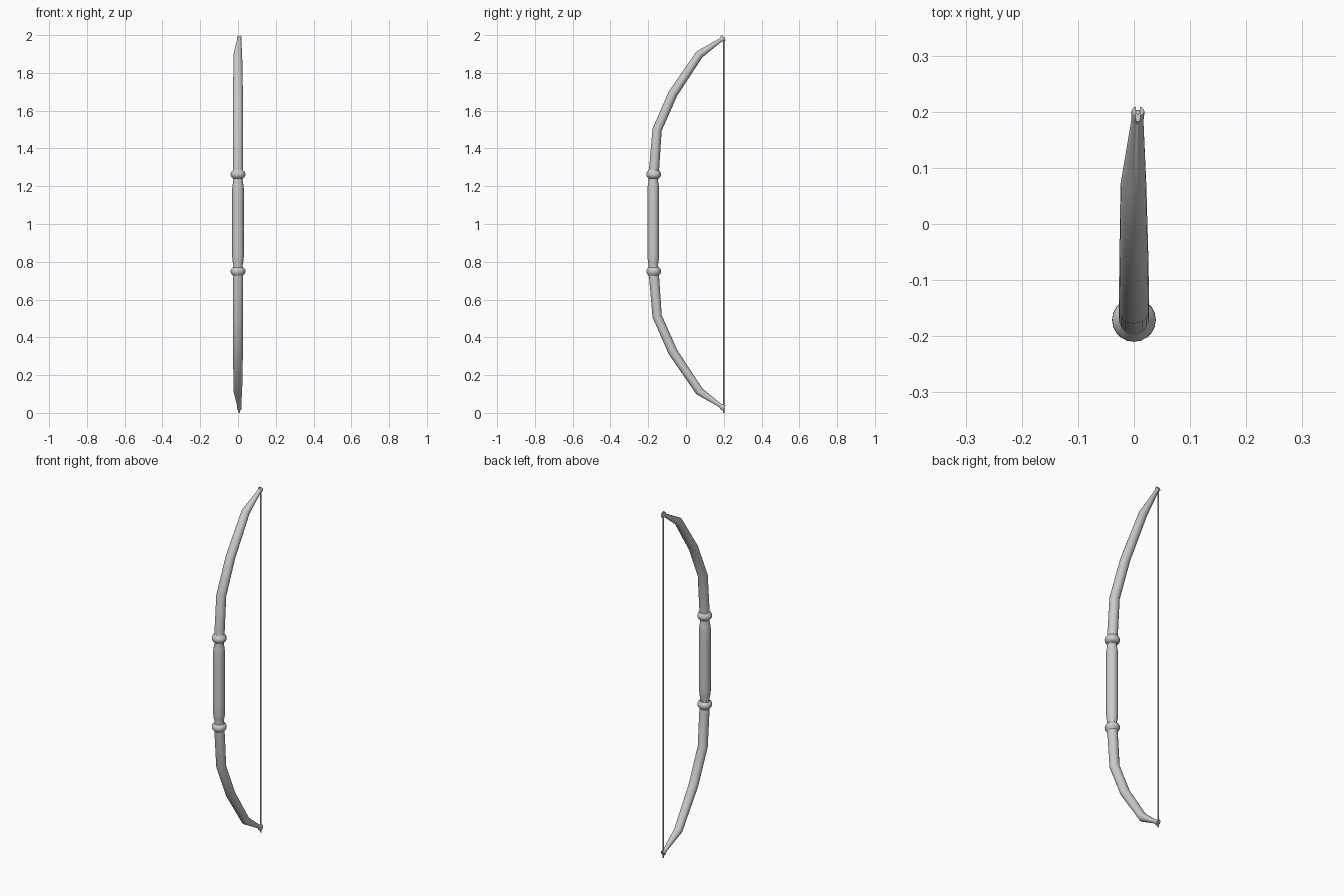
import bpy, bmesh, math
from mathutils import Vector, Matrix

if "Cube" in bpy.data.objects:
    bpy.data.objects.remove(bpy.data.objects["Cube"])

SIDES = 20
MID = 1.006          # height of the symmetry plane
GRIP_Y = -0.171


def activate(ob):
    bpy.ops.object.select_all(action='DESELECT')
    ob.select_set(True)
    bpy.context.view_layer.objects.active = ob


def loft(name, stations):
    """Skin elliptical rings; station = (centre, u axis * ru, v axis * rv)."""
    bm = bmesh.new()
    rings = []
    for c, u, v in stations:
        rings.append([bm.verts.new(c + u * math.cos(a) + v * math.sin(a))
                      for a in (2 * math.pi * i / SIDES for i in range(SIDES))])
    for r0, r1 in zip(rings, rings[1:]):
        for i in range(SIDES):
            j = (i + 1) % SIDES
            bm.faces.new((r0[i], r0[j], r1[j], r1[i]))
    bm.faces.new(rings[0])
    bm.faces.new(rings[-1])
    bmesh.ops.recalc_face_normals(bm, faces=bm.faces)
    me = bpy.data.meshes.new(name)
    bm.to_mesh(me)
    bm.free()
    ob = bpy.data.objects.new(name, me)
    bpy.context.collection.objects.link(ob)
    return ob


def smooth(ob):
    activate(ob)
    bpy.ops.object.shade_smooth_by_angle(angle=math.radians(35))


def lathe(name, x, y, profile):
    return loft(name, [(Vector((x, y, z)), Vector((r, 0, 0)), Vector((0, r, 0)))
                       for r, z in profile])


def flip(z, sign):
    return MID + sign * (z - MID)


# limb path: x, y, z, half width in x, half thickness in the bow plane
path = [(0, -0.172, 1.25, .027, .027),
        (0, -0.153, 1.500, .027, .025),
        (0, -0.069, 1.690, .026, .025),
        (-.001, 0.071, 1.898, .023, .022),
        (.006, 0.183, 1.974, .011, .010),
        (.007, 0.193, 1.981, .011, .017),
        (.007, 0.198, 1.985, .012, .018),
        (.007, 0.201, 1.987, .011, .016)]


def limb(name, sign):
    pts = [Vector((x, y, flip(z, sign))) for x, y, z, _, _ in path]
    st = []
    for i, p in enumerate(pts):
        a = (p - pts[i - 1]).normalized() if i else Vector()
        b = (pts[i + 1] - p).normalized() if i < len(pts) - 1 else Vector()
        t = (a + b).normalized()
        v = Vector((0, -t.z, t.y)).normalized()
        st.append((p, Vector((path[i][3], 0, 0)), v * path[i][4]))
    ob = loft(name, st)
    # slot across the nock for the string
    d = Vector((0, pts[-1].y - pts[-3].y, pts[-1].z - pts[-3].z)).normalized()
    bpy.ops.mesh.primitive_cube_add(size=1)
    cut = bpy.context.object
    cut.matrix_world = (Matrix.Translation(pts[-1] + d * .004)
                        @ Vector((0, 1, 0)).rotation_difference(d).to_matrix().to_4x4()
                        @ Matrix.Diagonal((.007, .028, .06, 1)))
    m = ob.modifiers.new("slot", 'BOOLEAN')
    m.operation, m.object, m.solver = 'DIFFERENCE', cut, 'EXACT'
    activate(ob)
    bpy.ops.object.modifier_apply(modifier="slot")
    bpy.data.objects.remove(cut)
    smooth(ob)


# collar: rounded ring where grip and limb meet
collar = [(.026, 1.236), (.027, 1.242), (.035, 1.249), (.0385, 1.256),
          (.039, 1.262), (.0385, 1.268), (.035, 1.276), (.028, 1.284), (.026, 1.288)]

for label, sign in (("upper", 1), ("lower", -1)):
    limb(label + "_limb", sign)
    smooth(lathe(label + "_collar", 0, GRIP_Y, [(r, flip(z, sign)) for r, z in collar]))

# grip, narrowing towards the collars
half = [(.0305, 1.12), (.0305, 1.19), (.029, 1.205), (.025, 1.228), (.025, 1.245)]
grip = [(r, flip(z, -1)) for r, z in reversed(half)] + half
smooth(lathe("grip", 0, GRIP_Y - .002, grip))

# bowstring
smooth(lathe("bowstring", .007, .199, [(.004, 0.0), (.004, 1.99)]))
